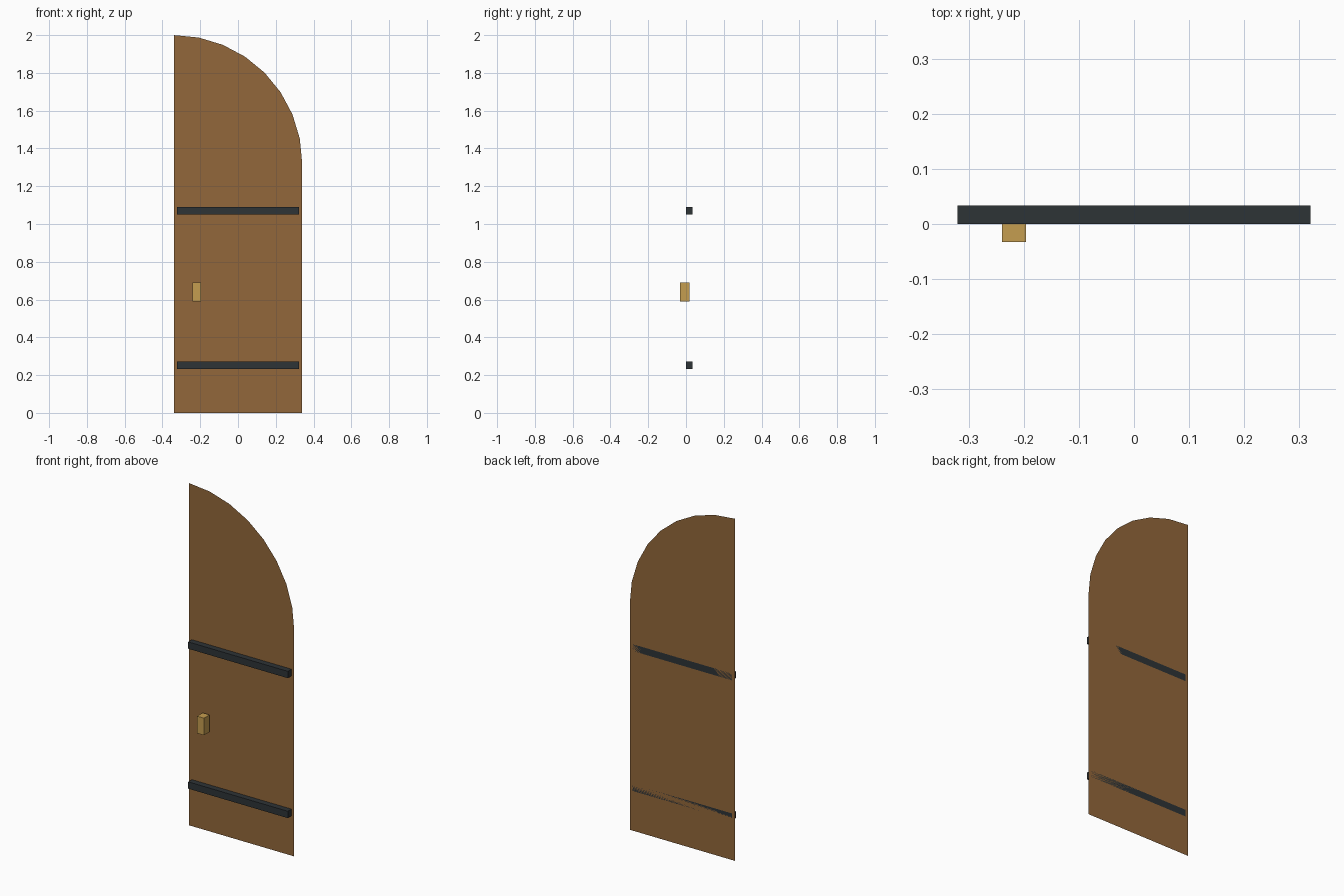
import bpy, bmesh, math

if "Cube" in bpy.data.objects:
    bpy.data.objects.remove(bpy.data.objects["Cube"])

BACK = 0.034  # plane of the door sheet


def material(name, rgb):
    m = bpy.data.materials.new(name)
    m.diffuse_color = (*rgb, 1)
    m.use_nodes = True
    m.node_tree.nodes["Principled BSDF"].inputs["Base Color"].default_value = m.diffuse_color
    return m


wood = material("wood", (0.29, 0.137, 0.043))
iron = material("iron", (0.027, 0.033, 0.037))
brass = material("brass", (0.56, 0.34, 0.08))


def add_object(name, bm, mat):
    me = bpy.data.meshes.new(name)
    bm.to_mesh(me)
    bm.free()
    me.materials.append(mat)
    ob = bpy.data.objects.new(name, me)
    bpy.context.collection.objects.link(ob)
    return ob


def box(name, lo, hi, mat):
    bm = bmesh.new()
    bmesh.ops.create_cube(bm, size=1)
    for v in bm.verts:
        v.co = [a + (c + 0.5) * (b - a) for a, b, c in zip(lo, hi, v.co)]
    return add_object(name, bm, mat)


# Door leaf: thin sheet with a quarter-round top
W, R, STEPS = 0.34, 0.68, 8
profile = [(-W, 0), (W, 0)]
for i in range(STEPS + 1):
    a = math.pi / 2 * i / STEPS
    profile.append((-W + R * math.cos(a), 2 - R + R * math.sin(a)))
bm = bmesh.new()
bm.faces.new([bm.verts.new((x, BACK, z)) for x, z in profile])
add_object("door_leaf", bm, wood)

# Iron straps
for name, z in (("lower_strap", 0.252), ("upper_strap", 1.07)):
    box(name, (-0.322, 0.0, z - 0.02), (0.322, BACK, z + 0.02), iron)

# Handle block
box("handle", (-0.241, -0.033, 0.59), (-0.197, 0.018, 0.69), brass)
